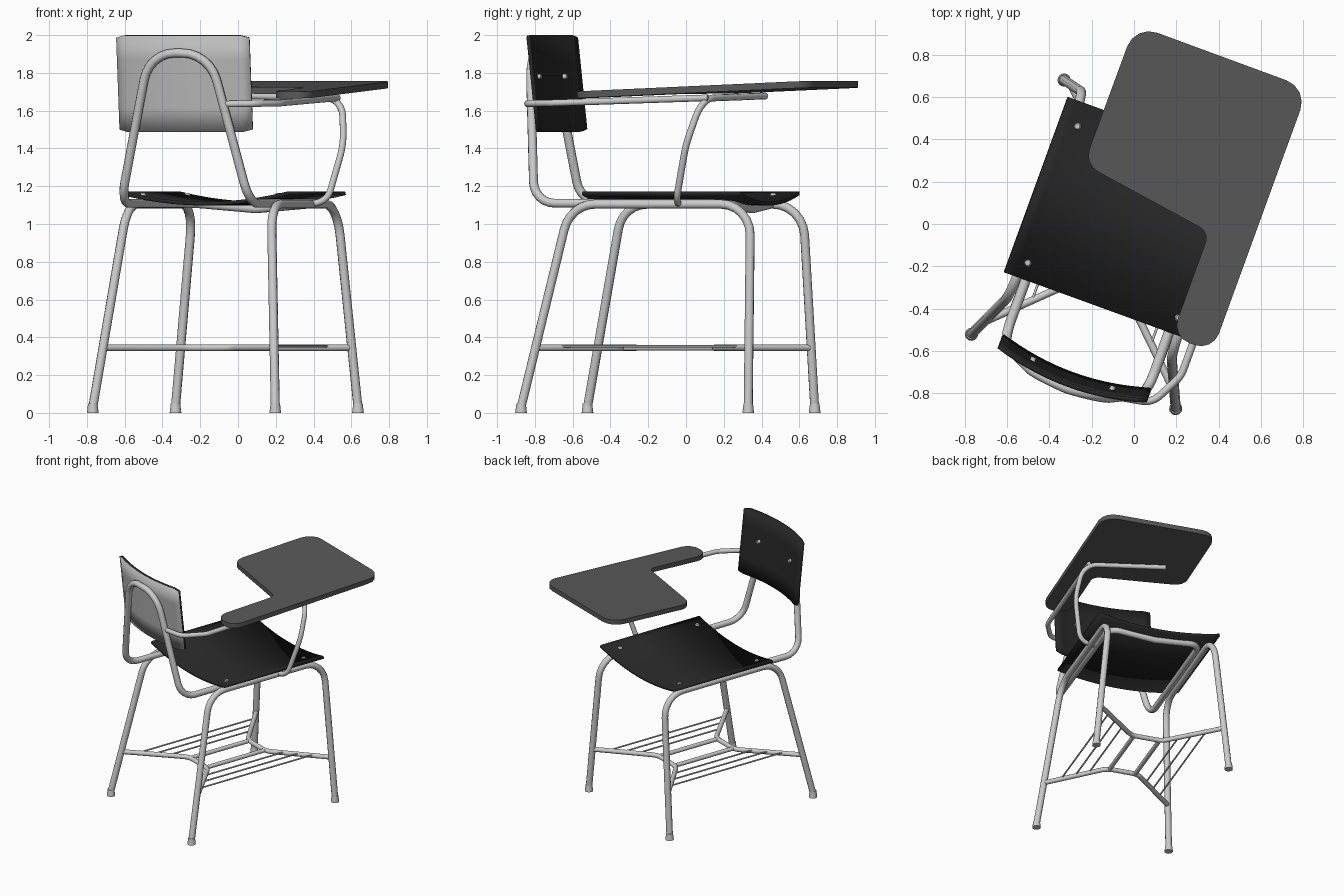
import bpy, bmesh, math
from mathutils import Vector, Matrix

if "Cube" in bpy.data.objects:
    bpy.data.objects.remove(bpy.data.objects["Cube"])

# Everything is built in the chair's own frame (x right, y forward) and then turned
TURN = Matrix.Rotation(math.radians(-20), 4, 'Z') @ Matrix.Translation((-0.03, 0, 0))


def mat(name, v):
    m = bpy.data.materials.new(name)
    m.diffuse_color = (v, v, v, 1)
    m.use_nodes = True
    m.node_tree.nodes["Principled BSDF"].inputs["Base Color"].default_value = m.diffuse_color
    return m


BLACK, DARK, GREY = mat("black", 0.02), mat("dark_grey", 0.1), mat("steel_grey", 0.5)


def rounded(pts, closed=False, seg=6):
    """Corner points (x, y, z[, radius]) -> path with filleted corners."""
    out, n = [], len(pts)
    for i, p in enumerate(pts):
        c, r = Vector(p[:3]), (p[3] if len(p) > 3 else 0)
        if r == 0 or (not closed and i in (0, n - 1)):
            out.append(c)
            continue
        d0 = Vector(pts[i - 1][:3]) - c
        d1 = Vector(pts[(i + 1) % n][:3]) - c
        half = d0.angle(d1) / 2
        t = min(r / math.tan(half), d0.length * 0.98, d1.length * 0.98)
        r = t * math.tan(half)
        d0.normalize()
        d1.normalize()
        mid = c + (d0 + d1).normalized() * (r / math.sin(half))
        v0, v1 = c + d0 * t - mid, c + d1 * t - mid
        for k in range(seg + 1):
            out.append(mid + v0.slerp(v1, k / seg).normalized() * r)
    return out


def finish(ob, angle=40):
    ob.matrix_world = TURN
    bpy.ops.object.select_all(action='DESELECT')
    ob.select_set(True)
    bpy.context.view_layer.objects.active = ob
    if ob.type == 'CURVE':
        bpy.ops.object.convert(target='MESH')
    bpy.ops.object.shade_smooth_by_angle(angle=math.radians(angle))
    return bpy.context.object


def tube(name, pts, radius, closed=False):
    cu = bpy.data.curves.new(name, 'CURVE')
    cu.dimensions = '3D'
    cu.bevel_depth, cu.bevel_resolution, cu.use_fill_caps = radius, 3, True
    path = rounded(pts, closed)
    sp = cu.splines.new('POLY')
    sp.points.add(len(path) - 1)
    for q, p in zip(sp.points, path):
        q.co = (*p, 1)
    sp.use_cyclic_u = closed
    ob = bpy.data.objects.new(name, cu)
    bpy.context.collection.objects.link(ob)
    return finish(ob)


def mesh_object(name, bm, mats=()):
    me = bpy.data.meshes.new(name)
    bm.to_mesh(me)
    bm.free()
    ob = bpy.data.objects.new(name, me)
    bpy.context.collection.objects.link(ob)
    for m in mats:
        me.materials.append(m)
    return finish(ob)


def sheet(name, f, nu, nv, offset, mats, thick=0.02):
    """Curved plywood panel: f(u, v) with u in -1..1 and v in 0..1."""
    bm = bmesh.new()
    g = [[bm.verts.new(f(2 * i / nu - 1, j / nv)) for j in range(nv + 1)] for i in range(nu + 1)]
    for i in range(nu):
        for j in range(nv):
            bm.faces.new((g[i][j], g[i + 1][j], g[i + 1][j + 1], g[i][j + 1]))
    ob = mesh_object(name, bm, mats)
    s = ob.modifiers.new("thickness", 'SOLIDIFY')
    s.thickness, s.offset = thick, offset
    s.material_offset = s.material_offset_rim = len(mats) - 1
    return ob


def cone(name, pos, r1, r2, h, rot=None):
    bm = bmesh.new()
    m = Matrix.Translation(pos) @ (rot or Matrix())
    bmesh.ops.create_cone(bm, cap_ends=True, segments=16, radius1=r1, radius2=r2, depth=h, matrix=m)
    return mesh_object(name, bm)


# Seat, sagging across its width
def seat_z(x):
    return 1.118 + 0.055 * (x / 0.467) ** 2


sheet("seat", lambda u, v: (u * 0.467, -0.425 + 0.883 * v, seat_z(u * 0.467)), 20, 1, -1, [BLACK])


# Backrest, curved and leaning back
def back_y(x, z):
    return -0.70 - 0.108 * (z - 1.49) - 0.057 * (1 - (x / 0.37) ** 2)


def back_point(u, v):
    z = 1.49 + 0.51 * v
    if v in (0, 1) and abs(u) == 1:
        z += 0.012 * (1 - 2 * v)
    return (u * 0.37, back_y(u * 0.37, z), z)


sheet("backrest", back_point, 16, 4, 1, [GREY, BLACK])

# Writing desk, an L-shaped board with a slight slope
outline = rounded([(-0.287, 0.888, 0, 0.11), (-0.29, 0.185, 0, 0.09), (0.378, 0.085, 0, 0.06),
                   (0.378, -0.44, 0, 0.09), (0.585, -0.44, 0, 0.09), (0.585, 0.885, 0, 0.11)], True, 4)
bm = bmesh.new()
face = bm.faces.new([bm.verts.new((p.x, p.y, 1.665 + (p.y + 0.44) * 0.043)) for p in outline])
ext = bmesh.ops.extrude_face_region(bm, geom=[face])
bmesh.ops.translate(bm, vec=(0, 0, 0.036), verts=[v for v in ext["geom"] if isinstance(v, bmesh.types.BMVert)])
bmesh.ops.recalc_face_normals(bm, faces=bm.faces)
mesh_object("writing_desk", bm, [DARK])

# Back arch and seat rails: one closed loop of tube
side = [(0, 0.36, 1.08), (0.355, 0.36, 1.11, 0.09), (0.362, -0.735, 1.11, 0.13),
        (0.20, -0.815, 1.78), (0.17, -0.828, 1.905, 0.19), (0, -0.84, 1.905)]
side.pop(3)
mirror = [(-p[0], *p[1:]) for p in side[-2:0:-1]]
tube("back_and_seat_frame", side + mirror, 0.024, True)

# Legs: an inverted U on each side, with rubber feet
for s, n in ((-1, "left"), (1, "right")):
    tube(n + "_legs", [(s * 0.515, -0.755, 0.02), (s * 0.405, -0.515, 1.105, 0.17),
                       (s * 0.405, 0.50, 1.105, 0.17), (s * 0.515, 0.527, 0.02)], 0.024)
    for y, e in ((-0.753, "rear"), (0.527, "front")):
        cone(f"{e}_{n}_foot", (s * 0.514, y, 0.025), 0.031, 0.025, 0.05)

# Book rack: two inward-bowed struts, two bars and thin wires
Z = 0.345
ENDS = {-1: (-0.68, -0.33), 1: (0.52, 0.19)}
for e, n in ((-1, "rear"), (1, "front")):
    out, inn = ENDS[e]
    tube(n + "_strut", [(-0.48, out, Z), (-0.12, inn, Z, 0.12), (0.12, inn, Z, 0.12), (0.48, out, Z)], 0.018)
for s in (-1, 1):
    tube("rack_bar", [(s * 0.10, -0.34, Z), (s * 0.10, 0.20, Z)], 0.016)
    for x in (0.22, 0.30, 0.38):
        t = (x - 0.12) / 0.36
        ys = [inn + t * (out - inn) for out, inn in ENDS.values()]
        tube("rack_wire", [(s * x, ys[0], Z + 0.008), (s * x, ys[1], Z + 0.008)], 0.006)

# Desk arm from the backrest and the desk support post
tube("desk_arm", [(0.235, -0.795, 1.635), (0.40, -0.765, 1.637, 0.1), (0.485, -0.60, 1.64, 0.14),
                  (0.485, 0.29, 1.668)], 0.018)
tube("desk_support", [(0.36, 0.09, 1.11), (0.49, 0.11, 1.11, 0.09), (0.555, 0.19, 1.42, 0.4),
                      (0.52, 0.27, 1.665, 0.13), (-0.067, 0.412, 1.678)], 0.018)

# Bolt heads
turn_x = Matrix.Rotation(math.radians(90), 4, 'X')
for s in (-1, 1):
    for y in (-0.345, 0.342):
        cone("seat_bolt", (s * 0.38, y, seat_z(0.38) + 0.003), 0.018, 0.012, 0.012)
    y = back_y(0.2, 1.78)
    cone("backrest_bolt", (s * 0.2, y - 0.02, 1.78), 0.013, 0.013, 0.075, turn_x)
    cone("backrest_bolt_head", (s * 0.2, y + 0.002, 1.78), 0.012, 0.016, 0.01, turn_x)
